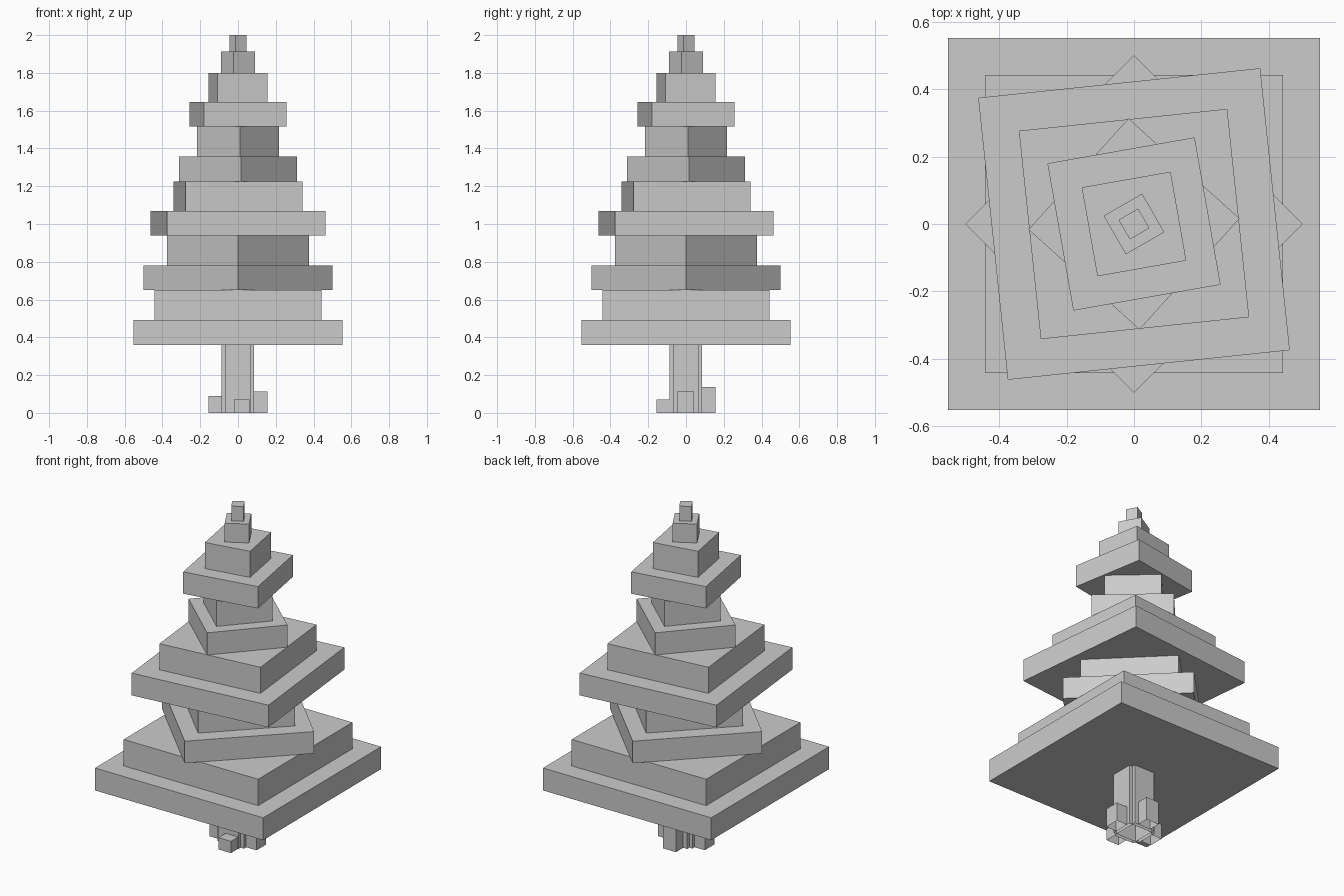
import bpy, bmesh
from math import radians
from mathutils import Matrix

if "Cube" in bpy.data.objects:
    bpy.data.objects.remove(bpy.data.objects["Cube"], do_unlink=True)

grey = bpy.data.materials.new("plain_grey")
grey.diffuse_color = (0.6, 0.6, 0.6, 1)
grey.use_nodes = True
grey.node_tree.nodes["Principled BSDF"].inputs["Base Color"].default_value = (0.6, 0.6, 0.6, 1)


def block(name, low, high, turn=0, open_bottom=False):
    """Box between two corners, turned about the z axis."""
    size = [b - a for a, b in zip(low, high)]
    centre = [(a + b) / 2 for a, b in zip(low, high)]
    bm = bmesh.new()
    bmesh.ops.create_cube(bm, size=1, matrix=Matrix.Rotation(radians(turn), 4, "Z")
                          @ Matrix.Translation(centre) @ Matrix.Diagonal((*size, 1)))
    bm.normal_update()
    if open_bottom:
        under = [f for f in bm.faces if f.normal.z < -0.5]
        bmesh.ops.delete(bm, geom=under, context="FACES")
    mesh = bpy.data.meshes.new(name)
    bm.to_mesh(mesh)
    bm.free()
    mesh.materials.append(grey)
    bpy.context.collection.objects.link(bpy.data.objects.new(name, mesh))


# Stacked foliage tiers: half width, turn, top height
tiers = [
    (0.553, 0, 0.493), (0.442, 0, 0.65),
    (0.354, 45, 0.78), (0.265, 45, 0.938),
    (0.421, 6, 1.07), (0.311, 6, 1.225),
    (0.222, 48, 1.357), (0.154, 48, 1.515),
    (0.222, 10, 1.645), (0.134, 10, 1.80),
    (0.066, 30, 1.912), (0.0335, 30, 2.0),
]
bottom = 0.36
for i, (half, turn, top) in enumerate(tiers):
    block(f"foliage_tier_{i + 1}", (-half, -half, bottom), (half, half, top), turn)
    bottom = top

# Trunk: two crossed posts
block("trunk_wide", (-0.088, -0.068, 0), (0.086, 0.065, 0.36), open_bottom=True)
block("trunk_deep", (-0.068, -0.088, 0), (0.065, 0.086, 0.36), open_bottom=True)

# Roots around the foot of the trunk
block("root_front", (-0.02, -0.155, 0), (0.062, -0.085, 0.07), open_bottom=True)
block("root_back", (-0.042, 0.085, 0), (0.042, 0.155, 0.138), open_bottom=True)
block("root_left", (0.085, -0.047, 0), (0.155, 0.042, 0.112), open_bottom=True)
block("root_right", (-0.155, -0.045, 0), (-0.085, 0.045, 0.09), open_bottom=True)
